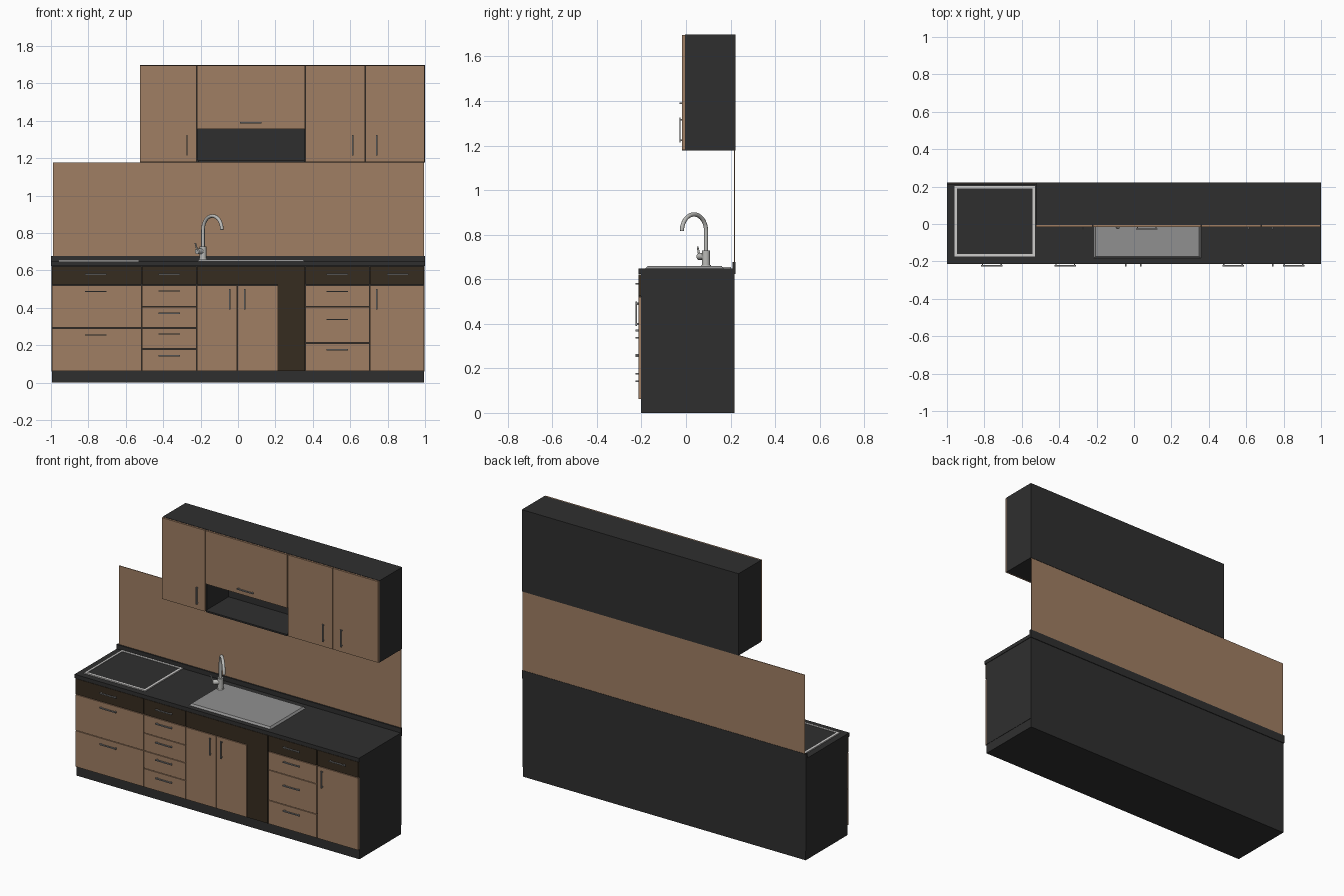
import bpy, bmesh, math
from mathutils import Vector

if "Cube" in bpy.data.objects:
    bpy.data.objects.remove(bpy.data.objects["Cube"])


def mat(name, r, g, b):
    m = bpy.data.materials.new(name)
    m.diffuse_color = (r, g, b, 1)
    m.use_nodes = True
    m.node_tree.nodes["Principled BSDF"].inputs["Base Color"].default_value = m.diffuse_color
    return m


WOOD = mat("light wood", 0.35, 0.21, 0.125)
BLACK = mat("charcoal", 0.028, 0.028, 0.028)
BROWN = mat("dark brown wood", 0.037, 0.025, 0.014)
STEEL = mat("sink steel", 0.28, 0.28, 0.28)
HANDLE = mat("handle metal", 0.22, 0.22, 0.22)
CHROME = mat("tap chrome", 0.5, 0.5, 0.48)
TRIM = mat("hob trim", 0.62, 0.61, 0.6)


def finish(name, bm, m, smooth=False):
    me = bpy.data.meshes.new(name)
    bmesh.ops.recalc_face_normals(bm, faces=bm.faces)
    bm.to_mesh(me)
    bm.free()
    me.materials.append(m)
    ob = bpy.data.objects.new(name, me)
    bpy.context.collection.objects.link(ob)
    if smooth:
        bpy.context.view_layer.objects.active = ob
        ob.select_set(True)
        bpy.ops.object.shade_smooth_by_angle(angle=math.radians(40))
        ob.select_set(False)
    return ob


def add_box(bm, x0, x1, y0, y1, z0, z1):
    vs = bmesh.ops.create_cube(bm, size=1)["verts"]
    for v in vs:
        v.co = Vector((x0 if v.co.x < 0 else x1,
                       y0 if v.co.y < 0 else y1,
                       z0 if v.co.z < 0 else z1))
    return vs


def box(name, m, *dims):
    bm = bmesh.new()
    add_box(bm, *dims)
    return finish(name, bm, m)


def front(name, m, x0, x1, z0, z1, y):
    """Door or drawer front with a small gap round it; y is the carcass face."""
    g = 0.002
    return box(name, m, x0 + g, x1 - g, y - 0.012, y, z0 + g, z1 - g)


def handle(name, x, z, y, length, vertical=False):
    """Bar handle on two posts; y is the face of the door."""
    h, w = length / 2, 0.0035
    bm = bmesh.new()
    if vertical:
        add_box(bm, x - w, x + w, y - 0.013, y - 0.007, z - h, z + h)
    else:
        add_box(bm, x - h, x + h, y - 0.013, y - 0.007, z - w, z + w)
    for s in (-1, 1):
        o = s * (h - 0.008)
        px, pz = (x, z + o) if vertical else (x + o, z)
        add_box(bm, px - w, px + w, y - 0.008, y, pz - w, pz + w)
    return finish(name, bm, HANDLE)


def rod(name, m, a, b, r0, r1):
    a, b = Vector(a), Vector(b)
    bm = bmesh.new()
    bmesh.ops.create_cone(bm, cap_ends=True, segments=24, radius1=r0, radius2=r1,
                          depth=(b - a).length)
    rot = (b - a).to_track_quat("Z", "Y")
    for v in bm.verts:
        v.co = rot @ v.co + (a + b) / 2
    return finish(name, bm, m, True)


# Lower carcass, plinth and worktop
FY = -0.201
box("plinth", BLACK, -0.995, 0.995, FY, 0.218, 0, 0.06)
box("lower_carcass", BLACK, -0.997, 0.997, FY, 0.218, 0.06, 0.624)
box("worktop", BLACK, -1, 1, -0.214, 0.222, 0.624, 0.648)
box("worktop_upstand", BLACK, -1, 1, 0.208, 0.222, 0.648, 0.677)
box("splashback", WOOD, -0.99, 0.995, 0.216, 0.220, 0.677, 1.178)

# Dark top row of drawers and sink apron
COLS = [-0.997, -0.515, -0.22, 0.36, 0.705, 0.997]
for i in range(5):
    front(f"top_front_{i}", BROWN, COLS[i], COLS[i + 1], 0.522, 0.624, FY)
box("dark_panel", BROWN, 0.212, 0.358, FY - 0.012, FY, 0.062, 0.526)
for i, x in enumerate((-0.76, -0.368, 0.53, 0.853)):
    handle(f"top_handle_{i}", x, 0.58, FY - 0.012, 0.115)

# Drawer stacks: column, level lines, handle x, handle heights
STACKS = [
    (0, (0.06, 0.292, 0.522), -0.76, (0.255, 0.487)),
    (1, (0.06, 0.18, 0.292, 0.405, 0.522), -0.368, (0.143, 0.26, 0.37, 0.49)),
    (3, (0.06, 0.212, 0.405, 0.522), 0.53, (0.176, 0.337, 0.487)),
]
for c, levels, hx, hz in STACKS:
    for j, z in enumerate(hz):
        front(f"drawer_{c}_{j}", WOOD, COLS[c], COLS[c + 1], levels[j], levels[j + 1], FY)
        handle(f"drawer_handle_{c}_{j}", hx, z, FY - 0.012, 0.115)

# Lower doors
for i, (x0, x1, hx) in enumerate(((-0.22, -0.004, -0.044), (-0.004, 0.212, 0.036),
                                  (0.705, 0.997, 0.742))):
    front(f"lower_door_{i}", WOOD, x0, x1, 0.06, 0.522, FY)
    handle(f"lower_door_handle_{i}", hx, 0.446, FY - 0.012, 0.11, True)

# Upper cabinets with an open niche under the flap
UY, UB, Z0, Z1, ZN = -0.005, 0.222, 1.178, 1.698, 1.355
box("upper_left_carcass", BLACK, -0.525, -0.215, UY, UB, Z0, Z1)
box("upper_middle_carcass", BLACK, -0.215, 0.355, UY, UB, ZN, Z1)
box("upper_right_carcass", BLACK, 0.355, 1.0, UY, UB, Z0, Z1)
box("niche_floor", BLACK, -0.215, 0.355, UY - 0.012, UB, Z0, Z0 + 0.01)
box("niche_back", BLACK, -0.215, 0.355, UB - 0.01, UB, Z0 + 0.01, ZN)
for i, (x0, x1, z0) in enumerate(((-0.525, -0.22, Z0), (-0.22, 0.36, ZN),
                                  (0.36, 0.68, Z0), (0.68, 1.0, Z0))):
    front(f"upper_door_{i}", WOOD, x0, x1, z0, Z1, UY)
for i, x in enumerate((-0.273, 0.614, 0.742)):
    handle(f"upper_handle_{i}", x, 1.27, UY - 0.012, 0.11, True)
handle("flap_handle", 0.068, 1.39, UY - 0.012, 0.115)

# Hob: glass plate with a thin light frame
box("hob_glass", BLACK, -0.95, -0.54, -0.165, 0.19, 0.648, 0.652)
X0, X1, Y0, Y1, W = -0.96, -0.53, -0.175, 0.203, 0.014
bm = bmesh.new()
for d in ((X0, X1, Y0, Y0 + W), (X0, X1, Y1 - W, Y1),
          (X0, X0 + W, Y0 + W, Y1 - W), (X1 - W, X1, Y0 + W, Y1 - W)):
    add_box(bm, *d, 0.648, 0.655)
finish("hob_frame", bm, TRIM)

# Sink plate with sloping rim
bm = bmesh.new()
for v in add_box(bm, -0.217, 0.357, -0.183, 0.17, 0.648, 0.659):
    if v.co.z > 0.655:
        v.co.x += 0.010 if v.co.x < 0 else -0.010
        v.co.y += 0.010 if v.co.y < 0 else -0.010
finish("sink", bm, STEEL)

# Tap: base, body, swan neck turned diagonally, side lever
TX, TY = -0.187, 0.09
rod("tap_base", CHROME, (TX, TY, 0.655), (TX, TY, 0.664), 0.023, 0.021)
rod("tap_body", CHROME, (TX, TY, 0.66), (TX, TY, 0.728), 0.018, 0.018)
R, ZC = 0.074, 0.817
D = Vector((0.68, -0.73, 0)).normalized()
base = Vector((TX, TY, 0))
pts = [base + Vector((0, 0, z)) for z in (0.72, 0.77)]
for k in range(21):
    a = math.pi * k / 20
    pts.append(base + D * (R - R * math.cos(a)) + Vector((0, 0, ZC + R * math.sin(a))))
cu = bpy.data.curves.new("tap_neck", "CURVE")
cu.dimensions = "3D"
cu.bevel_depth = 0.0095
cu.bevel_resolution = 3
cu.use_fill_caps = True
sp = cu.splines.new("POLY")
sp.points.add(len(pts) - 1)
for p, co in zip(sp.points, pts):
    p.co = (*co, 1)
cu.materials.append(CHROME)
neck = bpy.data.objects.new("tap_neck", cu)
bpy.context.collection.objects.link(neck)
bpy.context.view_layer.objects.active = neck
neck.select_set(True)
bpy.ops.object.convert(target="MESH")
bpy.ops.object.shade_smooth_by_angle(angle=math.radians(40))
neck.select_set(False)
S = Vector((-0.7, -0.71, 0))
hub = base + Vector((0, 0, 0.702))
rod("tap_lever_hub", CHROME, hub, hub + S * 0.046, 0.015, 0.015)
tip = hub + S * 0.042
rod("tap_lever", CHROME, tip, tip + Vector((-0.012, -0.008, 0.044)), 0.005, 0.004)
